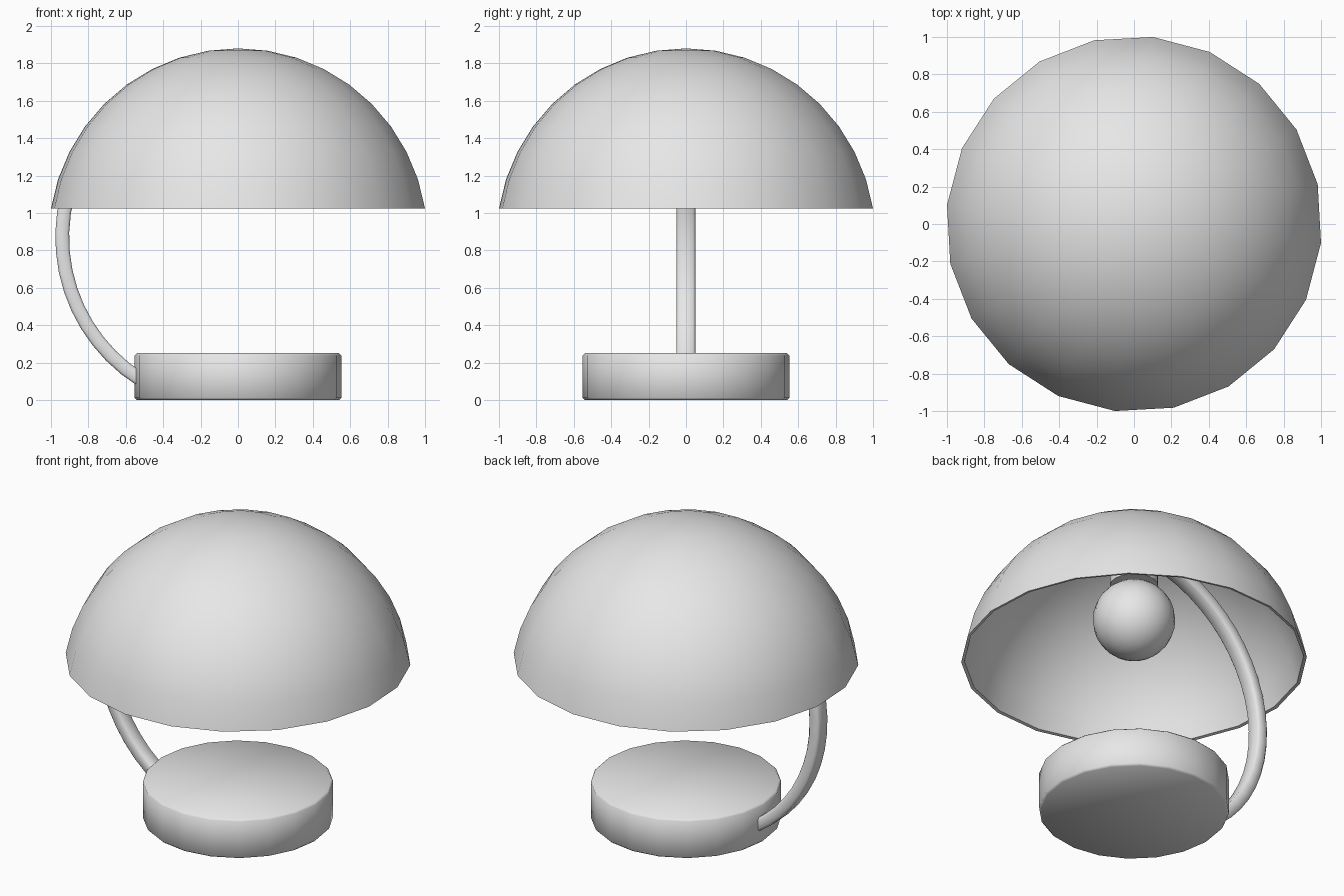
import bpy, bmesh, math
from mathutils import Vector

cube = bpy.data.objects.get("Cube")
if cube:
    bpy.data.objects.remove(cube)

grey = bpy.data.materials.new("light_grey")
grey.use_nodes = True
colour = (0.8, 0.8, 0.8, 1)
grey.diffuse_color = colour
grey.node_tree.nodes["Principled BSDF"].inputs["Base Color"].default_value = colour

SIDES = 20


def add_part(name, bm, angle=40):
    """Turn a bmesh into a smooth-shaded grey object."""
    bmesh.ops.recalc_face_normals(bm, faces=bm.faces)
    mesh = bpy.data.meshes.new(name)
    bm.to_mesh(mesh)
    bm.free()
    mesh.materials.append(grey)
    obj = bpy.data.objects.new(name, mesh)
    bpy.context.collection.objects.link(obj)
    bpy.ops.object.select_all(action='DESELECT')
    obj.select_set(True)
    bpy.context.view_layer.objects.active = obj
    bpy.ops.object.shade_smooth_by_angle(angle=math.radians(angle))
    return obj


def lathe(name, profile, phase=0, angle=40):
    """Spin a (radius, height) profile around z; zero radius closes a pole."""
    bm = bmesh.new()
    rings = []
    for r, z in profile:
        count = SIDES if r > 0 else 1
        turns = [math.radians(phase) + math.tau * i / SIDES for i in range(count)]
        rings.append([bm.verts.new((r * math.cos(t), r * math.sin(t), z)) for t in turns])
    for low, high in zip(rings, rings[1:]):
        for i in range(SIDES):
            j = (i + 1) % SIDES
            corners = [low[i % len(low)], low[j % len(low)],
                       high[j % len(high)], high[i % len(high)]]
            bm.faces.new(list(dict.fromkeys(corners)))
    return add_part(name, bm, angle)


def arc(radius, centre, start, end, steps):
    """Profile points along a circle, by latitude in degrees."""
    points = []
    for i in range(steps + 1):
        t = math.radians(start + (end - start) * i / steps)
        r = radius * math.cos(t)
        points.append((r if r > 1e-5 else 0, centre + radius * math.sin(t)))
    return points


# Base: a disc with a narrow bevelled edge
R, H, B = 0.553, 0.25, 0.012
lathe("base", [(0, 0), (R - B, 0), (R, B), (R, H - B), (R - B, H), (0, H)], angle=50)

# Shade: upper part of a thin hollow sphere
outer = arc(1.018, 0.862, 9.2, 90, 9)
inner = arc(1.0, 0.862, 9.6, 90, 9)
lathe("shade", outer[::-1] + inner, phase=12.2)

# Bulb and its socket
lathe("bulb", arc(0.24, 1.29, -90, 90, 16))
lathe("socket", [(0, 1.52), (0.14, 1.52), (0.14, 1.84), (0, 1.84)])

# Arm: bevelled bar swept along an arc from the base to the socket
bm = bmesh.new()
half_w, half_t, edge = 0.05, 0.037, 0.012
section = []
for sx, sy in ((1, 1), (-1, 1), (-1, -1), (1, -1)):
    corner = [(sx * half_w, sy * (half_t - edge)), (sx * (half_w - edge), sy * half_t)]
    section += corner if sx * sy > 0 else corner[::-1]
loops = []
STEPS = 22
for i in range(STEPS + 1):
    a = math.radians(-58 + 146 * i / STEPS)
    out = Vector((-math.cos(a), 0, math.sin(a)))
    centre = Vector((-0.04, 0, 0.87)) + out * 0.9
    loops.append([bm.verts.new(centre + out * t + Vector((0, w, 0))) for w, t in section])
n = len(section)
for a, b in zip(loops, loops[1:]):
    for i in range(n):
        bm.faces.new((a[i], a[(i + 1) % n], b[(i + 1) % n], b[i]))
bm.faces.new(loops[0])
bm.faces.new(loops[-1])
add_part("arm", bm, angle=50)
